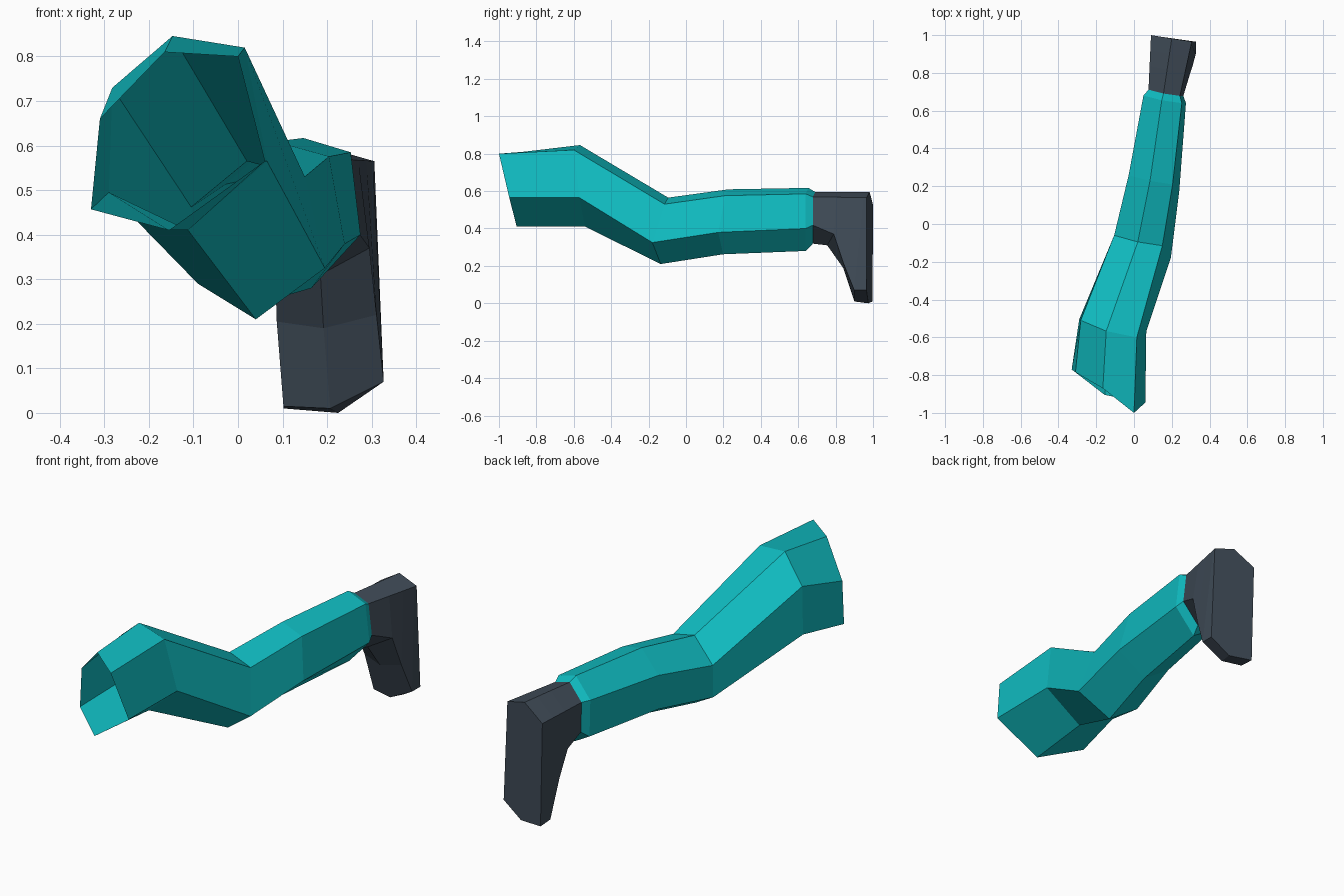
import bpy, bmesh
from mathutils import Vector

if "Cube" in bpy.data.objects:
    bpy.data.objects.remove(bpy.data.objects["Cube"])


def material(name, rgb):
    m = bpy.data.materials.new(name)
    m.diffuse_color = (*rgb, 1)
    m.use_nodes = True
    m.node_tree.nodes["Principled BSDF"].inputs["Base Color"].default_value = m.diffuse_color
    return m


def ring(*pts):
    return [Vector(p) for p in pts]


def blend(a, b, t, offset=(0, 0, 0)):
    return [p.lerp(q, t) + Vector(offset) for p, q in zip(a, b)]


def loft(name, rings, mat, cap_end=False):
    """Skin a row of six-point cross-sections with flat quads."""
    bm = bmesh.new()
    vs = [[bm.verts.new(p) for p in r] for r in rings]
    for a, b in zip(vs, vs[1:]):
        for i in range(6):
            j = (i + 1) % 6
            bm.faces.new((a[i], a[j], b[j], b[i]))
    if cap_end:
        bm.faces.new(vs[-1])
    bmesh.ops.recalc_face_normals(bm, faces=bm.faces)
    # open tube: make sure the skin faces outwards
    f = max(bm.faces, key=lambda f: f.calc_center_median().z)
    if f.normal.z < 0:
        bmesh.ops.reverse_faces(bm, faces=bm.faces)
    me = bpy.data.meshes.new(name)
    bm.to_mesh(me)
    bm.free()
    me.materials.append(mat)
    ob = bpy.data.objects.new(name, me)
    bpy.context.collection.objects.link(ob)
    return ob


teal = material("teal skin", (0.005, 0.5, 0.53))
slate = material("dark slate", (0.05, 0.07, 0.095))

# Sections run: top right, lower right, bottom, lower left, upper left, top
hip = ring((0, -1, .80), (.06, -.945, .565), (-.155, -.905, .41),
           (-.33, -.77, .457), (-.31, -.785, .66), (-.165, -.87, .81))
thigh = ring((.015, -.60, .82), (.065, -.57, .565), (-.112, -.54, .41),
             (-.29, -.505, .495), (-.282, -.51, .73), (-.147, -.567, .846))
knee = ring((.15, -.115, .53), (.195, -.18, .325), (.04, -.135, .21),
            (-.09, -.085, .29), (-.105, -.06, .462), (.02, -.095, .565))
ankle = ring((.253, .64, .585), (.275, .64, .40), (.165, .64, .28),
             (.065, .665, .34), (.05, .68, .53), (.147, .655, .617))
shin = blend(knee, ankle, .43, (.01, 0, .022))

# Ankle lip narrows to the shoe
mid = sum(ankle, Vector()) / 6
lip = [mid + (p - mid) * .82 + Vector((.007, .036, .007)) for p in ankle]
loft("leg", [hip, thigh, knee, shin, ankle, lip], teal)

# Shoe: straight top edges, toe sweeping down to a flat sole facing back
sole = ring((.306, .966, .565), (.327, .965, .07), (.225, .975, 0),
            (.102, .997, .01), (.09, 1, .525), (.2, .982, .595))
under = [
    (.43, ring((.295, .79, .37), (.185, .755, .31), (.083, .81, .33))),
    (.72, ring((.311, .84, .22), (.192, .84, .19), (.087, .87, .205))),
    (.95, ring((.327, .90, .07), (.207, .90, .01), (.102, .92, .015))),
]
rings = [lip]
for t, low in under:
    r = blend(lip, sole, t)
    r[1:4] = low
    rings.append(r)
loft("shoe", rings + [sole], slate, cap_end=True)
